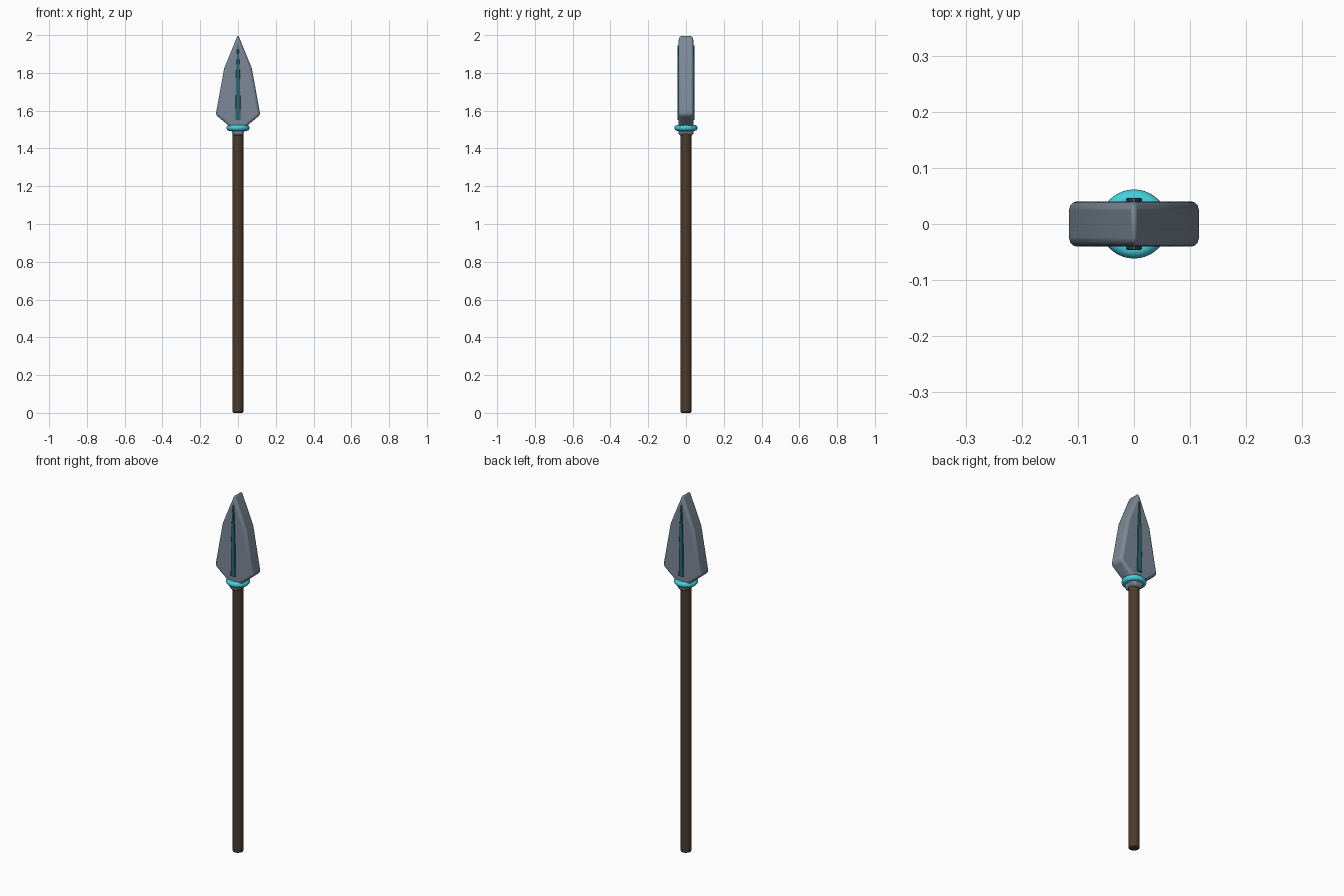
import bpy, bmesh, math

if "Cube" in bpy.data.objects:
    bpy.data.objects.remove(bpy.data.objects["Cube"])


def material(name, color):
    m = bpy.data.materials.new(name)
    m.diffuse_color = (*color, 1)
    m.use_nodes = True
    m.node_tree.nodes["Principled BSDF"].inputs["Base Color"].default_value = m.diffuse_color
    return m


def finish(obj, mat, bevel=0, segments=3):
    obj.data.materials.append(mat)
    bpy.ops.object.select_all(action='DESELECT')
    obj.select_set(True)
    bpy.context.view_layer.objects.active = obj
    if bevel:
        b = obj.modifiers.new("bevel", 'BEVEL')
        b.width = bevel
        b.segments = segments
        b.limit_method = 'ANGLE'
        b.angle_limit = math.radians(25)
    bpy.ops.object.shade_smooth_by_angle(angle=math.radians(35))


def slab(name, half, y0, y1, mat, bevel, segments=3):
    """Extrude a mirrored (x, z) half outline, listed top to bottom, along y."""
    outline = half + [(-x, z) for x, z in reversed(half) if x > 0]
    bm = bmesh.new()
    face = bm.faces.new([bm.verts.new((x, y0, z)) for x, z in outline])
    ext = bmesh.ops.extrude_face_region(bm, geom=[face])
    for v in ext["geom"]:
        if isinstance(v, bmesh.types.BMVert):
            v.co.y = y1
    bmesh.ops.recalc_face_normals(bm, faces=bm.faces)
    mesh = bpy.data.meshes.new(name)
    bm.to_mesh(mesh)
    bm.free()
    obj = bpy.data.objects.new(name, mesh)
    bpy.context.collection.objects.link(obj)
    finish(obj, mat, bevel, segments)
    return obj


wood = material("dark_wood", (0.075, 0.045, 0.028))
steel = material("steel", (0.20, 0.25, 0.31))
teal = material("teal_inlay", (0.025, 0.14, 0.17))
cyan = material("cyan_ring", (0.06, 0.62, 0.72))

# Shaft
bpy.ops.mesh.primitive_cylinder_add(vertices=16, radius=0.028, depth=1.49,
                                    location=(0, 0, 0.745))
shaft = bpy.context.object
shaft.name = "shaft"
finish(shaft, wood, 0.006, 2)

# Spear head
slab("blade", [(0, 2.003), (0.073, 1.825), (0.118, 1.578),
               (0.045, 1.518), (0.024, 1.468)], -0.04, 0.04, steel, 0.014)

# Tapered inlay on both blade faces
for name, s in (("front_inlay", -1), ("back_inlay", 1)):
    slab(name, [(0.003, 1.945), (0.010, 1.80), (0.014, 1.55)],
         s * 0.034, s * 0.046, teal, 0.002, 2)

# Binding ring
bpy.ops.mesh.primitive_torus_add(major_segments=40, minor_segments=12,
                                 major_radius=0.046, minor_radius=0.0155,
                                 location=(0, 0, 1.509))
ring = bpy.context.object
ring.name = "binding_ring"
finish(ring, cyan)
